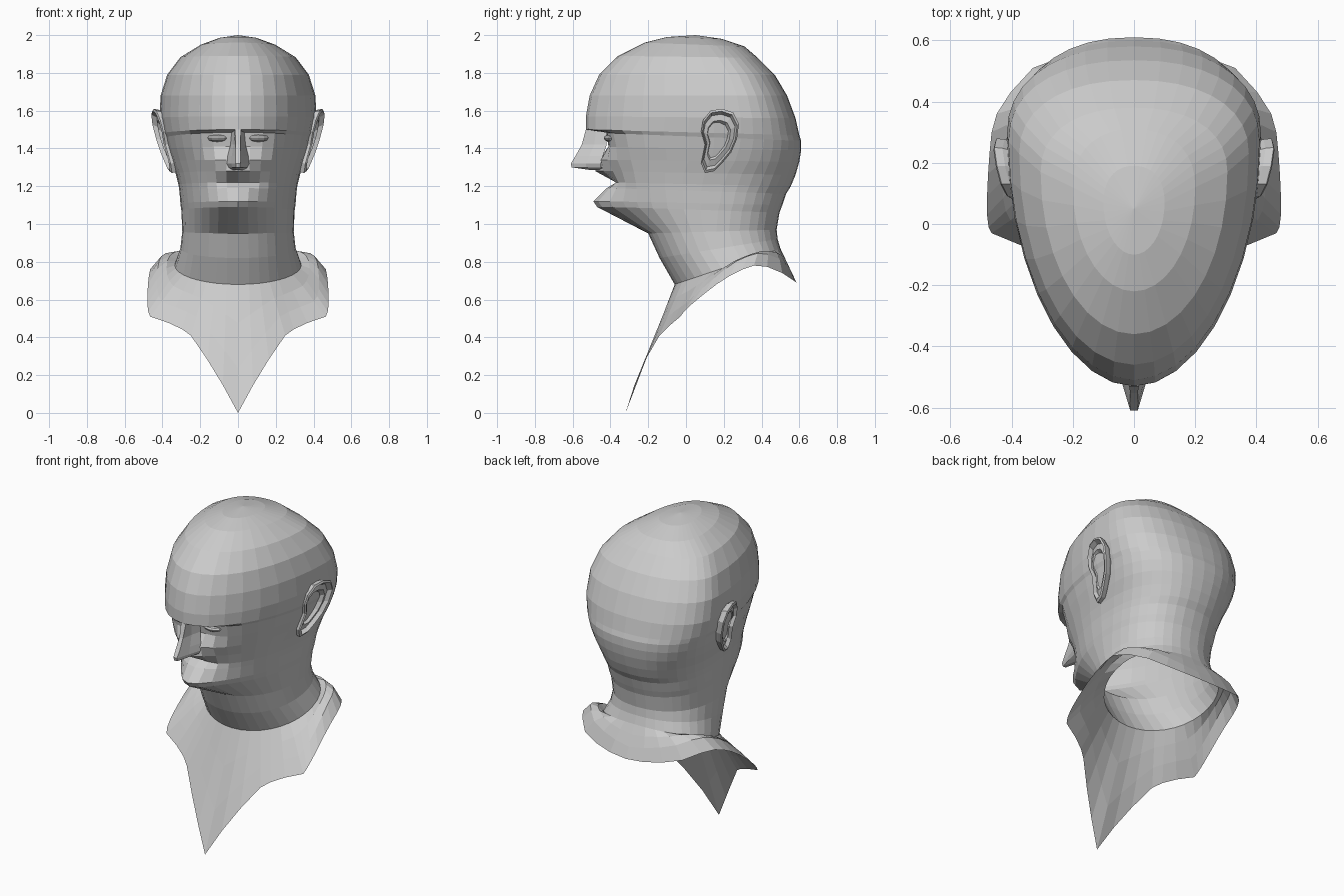
import bpy, bmesh, math
from mathutils import Vector

cube = bpy.data.objects.get("Cube")
if cube:
    bpy.data.objects.remove(cube)

# Single clay colour
clay = bpy.data.materials.new("clay_grey")
clay.use_nodes = True
COLOUR = (0.6, 0.6, 0.6, 1)
clay.diffuse_color = COLOUR
clay.node_tree.nodes["Principled BSDF"].inputs["Base Color"].default_value = COLOUR

HALF = 18
SEG = HALF * 2


def finish(name, bm):
    bmesh.ops.recalc_face_normals(bm, faces=bm.faces)
    mesh = bpy.data.meshes.new(name)
    bm.to_mesh(mesh)
    bm.free()
    mesh.materials.append(clay)
    obj = bpy.data.objects.new(name, mesh)
    bpy.context.collection.objects.link(obj)


def bridge(bm, a, b, closed=True):
    n = len(a)
    for i in range(n if closed else n - 1):
        j = (i + 1) % n
        bm.faces.new((a[i], a[j], b[j], b[i]))


def sample(points, t):
    """Point at fraction t along an evenly indexed polyline."""
    f = t * (len(points) - 1)
    i = min(int(f), len(points) - 2)
    return Vector(points[i]).lerp(Vector(points[i + 1]), f - i)


def ring(zf, yf, zb, yb, w, yc, power=2.0, push=0.0, spread=0.15):
    """Egg-shaped tilted section; push moves the middle of the face."""
    pts = []
    for i in range(SEG):
        a = math.tau * i / SEG
        s, c = math.sin(a), math.cos(a)
        p = power if c > 0 else 2.25
        x = w * math.copysign(abs(s) ** (2 / p), s)
        reach = (yc - yf) if c > 0 else (yb - yc)
        y = yc - reach * math.copysign(abs(c) ** (2 / p), c)
        z = zf + (zb - zf) * (y - yf) / (yb - yf)
        if c > 0:
            y += push * math.exp(-(x / spread) ** 2)
        pts.append(Vector((x, y, z)))
    return pts


# Head and neck sections, crown to throat:
# front z, front y, back z, back y, half width, widest y, squareness, push, spread
sections = [
    (1.99, -.10, 1.98, .19, .10, .07),
    (1.96, -.22, 1.94, .31, .20, .12),
    (1.89, -.36, 1.88, .38, .305, .17),
    (1.79, -.46, 1.79, .47, .375, .23),
    (1.68, -.51, 1.68, .535, .41, .27, 1.95),
    (1.57, -.53, 1.56, .58, .415, .29, 1.95),
    (1.50, -.53, 1.47, .60, .40, .29, 2.0),
    (1.485, -.52, 1.44, .61, .39, .29, 2.0, .10, .17),
    (1.41, -.50, 1.39, .61, .375, .28, 2.0, .09, .17),
    (1.34, -.46, 1.33, .60, .355, .26, 2.0),
    (1.28, -.42, 1.26, .58, .33, .22, 2.1, -.06, .07),
    (1.22, -.40, 1.20, .555, .315, .2, 2.1, .03, .1),
    (1.19, -.39, 1.16, .53, .31, .19, 2.1, -.03, .12),
    (1.12, -.38, 1.10, .51, .305, .18, 2.0, -.11, .13),
    (1.09, -.36, 1.06, .495, .30, .17, 2.0, -.11, .13),
    (.95, -.20, .97, .48, .295, .16, 2.1),
    (.82, -.14, .92, .485, .305, .19, 2.1),
    (.68, -.06, .87, .50, .335, .24, 2.0),
]
# Collar hem, front tip to back centre
hem = [
    (0, -.32, 0), (.12, -.25, .22), (.25, -.14, .41), (.32, -.09, .46),
    (.465, -.03, .51), (.48, 0, .55), (.48, .09, .625), (.475, .2, .71),
    (.465, .3, .76), (.44, .39, .79), (.33, .51, .74), (.17, .57, .7), (0, .585, .69),
]

bm = bmesh.new()
loops = [ring(*s) for s in sections]
hem_loop = []
for i in range(SEG):
    p = sample(hem, min(i, SEG - i) / HALF)
    hem_loop.append(Vector((p.x if i <= HALF else -p.x, p.y, p.z)))
base = loops[-1]
# Collar, raised over the shoulders
for t in (.3, .65):
    loop = []
    for a, b in zip(base, hem_loop):
        p = a.lerp(b, t)
        p.z += .5 * t * (1 - t) * abs(p.x) * min(max(p.y * 4, 0), 1)
        loop.append(p)
    loops.append(loop)
loops.append(hem_loop)
rows = [[bm.verts.new(p) for p in loop] for loop in loops]
for a, b in zip(rows, rows[1:]):
    bridge(bm, a, b)
crown = bm.verts.new((0, .05, 2.0))
for i in range(SEG):
    bm.faces.new((crown, rows[0][i], rows[0][(i + 1) % SEG]))
finish("head_neck_and_collar", bm)

# Nose: ridge y, height, ridge half width, wing half width, wing y
bm = bmesh.new()
nose = [
    (-.53, 1.50, .016, .032, -.42), (-.552, 1.42, .012, .04, -.42),
    (-.585, 1.36, .014, .055, -.44), (-.61, 1.32, .012, .06, -.45),
    (-.605, 1.30, .01, .05, -.45), (-.50, 1.285, .01, .04, -.42),
]
rows = []
for y, z, ridge, wing, back in nose:
    mid = (y + back) / 2
    side = [(wing, back), (wing * .6, mid), (ridge, y)]
    row = side + [(-x, d) for x, d in reversed(side)]
    rows.append([bm.verts.new((x, d, z)) for x, d in row])
for a, b in zip(rows, rows[1:]):
    bridge(bm, a, b, False)
bm.faces.new(rows[0])
bm.faces.new(rows[-1])
finish("nose", bm)

# Ear: rim outline as (y, z), rolled into a bowl
outline = [
    (.09, 1.55), (.13, 1.60), (.19, 1.61), (.25, 1.59), (.28, 1.53), (.27, 1.45),
    (.24, 1.38), (.19, 1.32), (.15, 1.28), (.10, 1.27), (.08, 1.32), (.10, 1.42), (.08, 1.49),
]
centre = Vector((.165, 1.45))
# Ring scale and outward offset, from behind the ear to the bowl
profile = [(.8, -.07), (.97, -.02), (1.0, .005), (.92, .012), (.82, -.012), (.62, -.004), (.45, -.035)]
for name, side in (("left_ear", 1), ("right_ear", -1)):
    bm = bmesh.new()
    rows = []
    for scale, out in profile:
        row = []
        for p in outline:
            y, z = centre.lerp(Vector(p), scale)
            x = .36 + .23 * (z - 1.27) + .22 * (y - .17) + out
            row.append(bm.verts.new((side * x, y, z)))
        rows.append(row)
    for a, b in zip(rows, rows[1:]):
        bridge(bm, a, b)
    bm.faces.new(rows[-1])
    finish(name, bm)

# Narrow eyelids tucked beneath the brow
for name, side in (("left_eyelid", 1), ("right_eyelid", -1)):
    bm = bmesh.new()
    bmesh.ops.create_uvsphere(bm, u_segments=10, v_segments=6, radius=1)
    for v in bm.verts:
        v.co = Vector((side * .105 + v.co.x * .06, -.395 + v.co.y * .04, 1.455 + v.co.z * .022))
    finish(name, bm)
